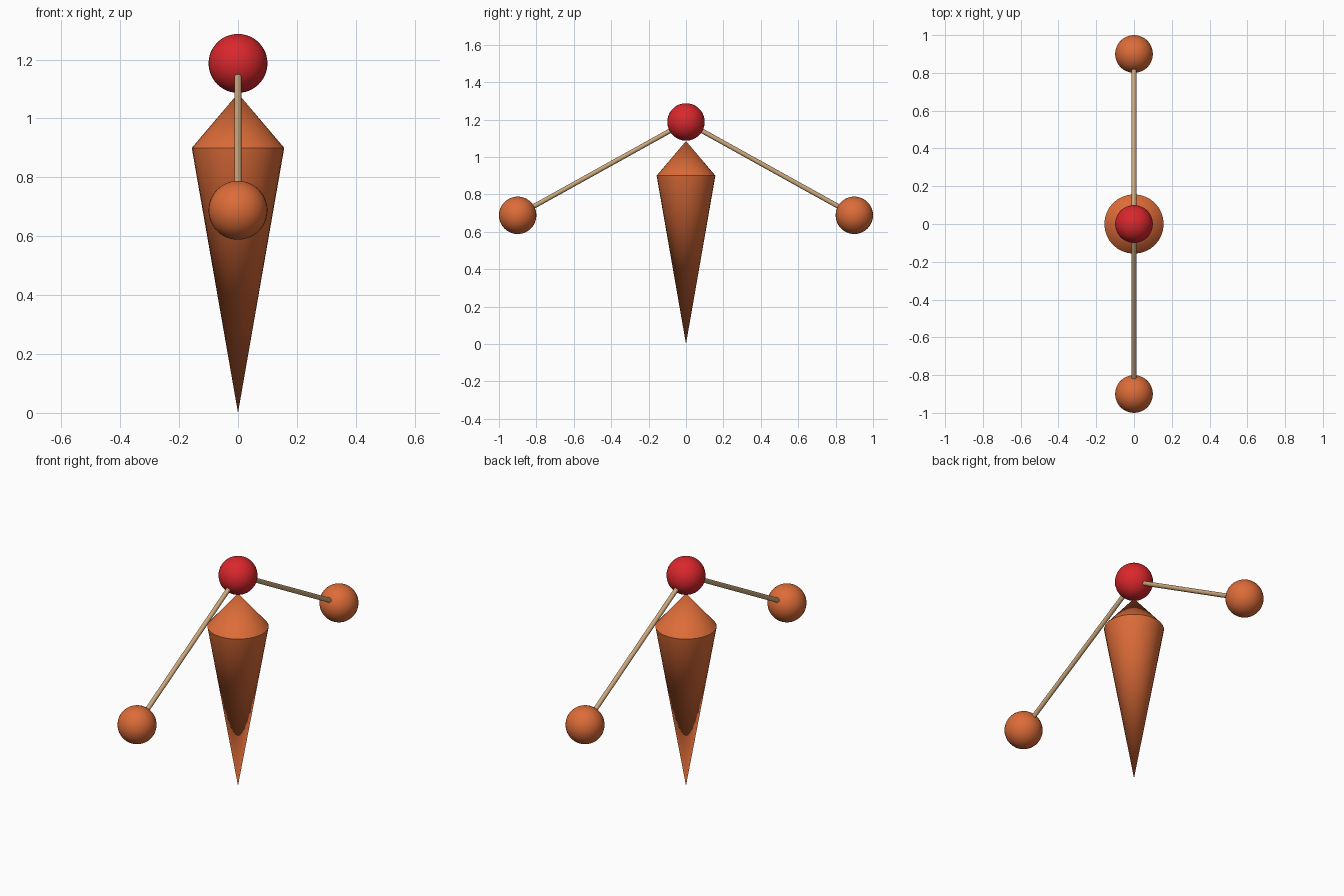
import bpy, math
from mathutils import Vector

if "Cube" in bpy.data.objects:
    bpy.data.objects.remove(bpy.data.objects["Cube"])


def material(name, rgb):
    m = bpy.data.materials.new(name)
    m.diffuse_color = (*rgb, 1)
    m.use_nodes = True
    m.node_tree.nodes["Principled BSDF"].inputs["Base Color"].default_value = m.diffuse_color
    return m


ORANGE = material("orange_paint", (0.72, 0.15, 0.04))
RED = material("red_paint", (0.70, 0.02, 0.025))
TAN = material("pale_wood", (0.60, 0.39, 0.20))


def finish(name, mat):
    ob = bpy.context.object
    ob.name = name
    ob.data.materials.append(mat)
    bpy.ops.object.shade_smooth_by_angle(angle=math.radians(30))
    return ob


def ball(name, loc, mat, r=0.1):
    bpy.ops.mesh.primitive_uv_sphere_add(segments=32, ring_count=24, radius=r, location=loc)
    return finish(name, mat)


def cone(name, z0, z1, r0, r1, mat):
    bpy.ops.mesh.primitive_cone_add(vertices=32, radius1=r0, radius2=r1, depth=z1 - z0,
                                    end_fill_type='NOTHING', location=(0, 0, (z0 + z1) / 2))
    return finish(name, mat)


def rod(name, a, b, r, mat):
    a, b = Vector(a), Vector(b)
    d = b - a
    bpy.ops.mesh.primitive_cylinder_add(vertices=16, radius=r, depth=d.length, location=(a + b) / 2,
                                        rotation=d.to_track_quat('Z', 'Y').to_euler())
    return finish(name, mat)


# Double-cone body: long taper to the point, short cap on top
cone("body_taper", 0, 0.9, 0, 0.157, ORANGE)
cone("body_cap", 0.9, 1.085, 0.157, 0, ORANGE)

# Head ball
head = (0, 0, 1.187)
ball("head_ball", head, RED)

# Balancing arms with weights, front and back
for side, s in (("front", -1), ("back", 1)):
    end = (0, s * 0.9, 0.688)
    rod(side + "_arm", head, end, 0.0125, TAN)
    ball(side + "_weight", end, ORANGE)
